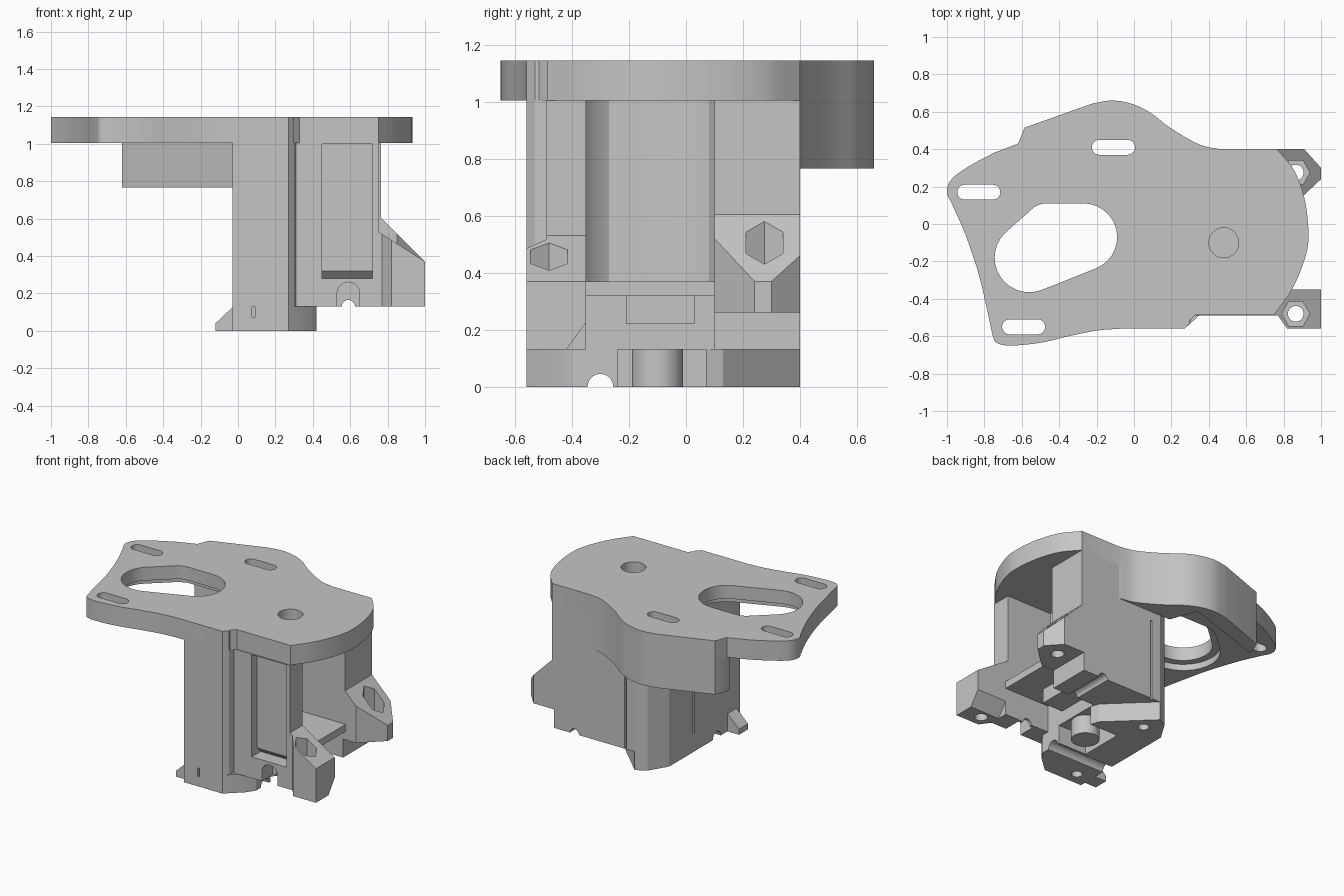
import bpy, bmesh, math
from mathutils import Vector
from mathutils.geometry import convex_hull_2d

cube = bpy.data.objects.get("Cube")
if cube:
    bpy.data.objects.remove(cube)

grey = bpy.data.materials.new("matte_grey")
grey.use_nodes = True
tone = (0.56, 0.56, 0.56, 1)
grey.diffuse_color = tone
grey.node_tree.nodes["Principled BSDF"].inputs["Base Color"].default_value = tone


def prism(name, points, low, high, axis="z"):
    """Extrude a flat outline along z, or along y for an xz profile, or x for a yz one."""
    bm = bmesh.new()
    face = bm.faces.new([bm.verts.new((u, v, low)) for u, v in points])
    grown = bmesh.ops.extrude_face_region(bm, geom=[face])["geom"]
    tops = [g for g in grown if isinstance(g, bmesh.types.BMVert)]
    bmesh.ops.translate(bm, verts=tops, vec=(0, 0, high - low))
    for vert in bm.verts:
        u, v, w = vert.co
        if axis == "y":
            vert.co = (u, w, v)
        elif axis == "x":
            vert.co = (w, u, v)
    bmesh.ops.recalc_face_normals(bm, faces=bm.faces)
    mesh = bpy.data.meshes.new(name)
    bm.to_mesh(mesh)
    bm.free()
    mesh.materials.append(grey)
    obj = bpy.data.objects.new(name, mesh)
    bpy.context.collection.objects.link(obj)
    return obj


def circle(u, v, radius, sides=32):
    step = math.tau / sides
    return [(u + radius * math.cos(i * step), v + radius * math.sin(i * step)) for i in range(sides)]


def rect(u0, u1, v0, v1):
    return [(u0, v0), (u1, v0), (u1, v1), (u0, v1)]


def hull(*discs):
    """Rounded outline wrapped around several discs."""
    points = [p for disc in discs for p in circle(*disc)]
    return [points[i] for i in convex_hull_2d(points)]


def curve(points, steps=6):
    """Smooth line through the points, ends included."""
    pts = [Vector(p) for p in points]
    pts = [2 * pts[0] - pts[1]] + pts + [2 * pts[-1] - pts[-2]]
    out = []
    for a, b, c, d in zip(pts, pts[1:], pts[2:], pts[3:]):
        for i in range(steps):
            t = i / steps
            p = 2 * b + (c - a) * t + (2 * a - 5 * b + 4 * c - d) * t * t + (3 * b - a - 3 * c + d) * t ** 3
            out.append(tuple(p / 2))
    return out + [tuple(pts[-2])]


def cut(obj, *cutters):
    for cutter in cutters:
        cutter.hide_render = True
        mod = obj.modifiers.new("cut", "BOOLEAN")
        mod.operation = "DIFFERENCE"
        mod.solver = "EXACT"
        mod.object = cutter
    graph = bpy.context.evaluated_depsgraph_get()
    mesh = bpy.data.meshes.new_from_object(obj.evaluated_get(graph))
    obj.modifiers.clear()
    obj.data = mesh
    for cutter in cutters:
        bpy.data.objects.remove(cutter)


# Outline of the motor plate, split where it has corners
front_edge = curve([(-.755, -.6), (-.735, -.635), (-.66, -.65), (-.5, -.635), (-.35, -.6), (-.2, -.57), (-.08, -.56)])
step_edge = [(.27, -.56), (.3, -.53), (.3, -.515), (.33, -.485)]
side_edge = curve([(.75, -.485), (.85, -.34), (.915, -.18), (.933, -.06), (.915, .12), (.86, .28), (.765, .4)])
bulge_edge = curve([(.46, .4), (.35, .425), (.2, .51), (.08, .6), (-.02, .645), (-.12, .66), (-.22, .645)])
bulge_edge += [(-.585, .515), (-.62, .43)]
tip_edge = curve([(-.75, .38), (-.88, .31), (-.975, .24), (-1, .17), (-.97, .1), (-.9, -.06), (-.83, -.27), (-.785, -.46)])
plate = prism("motor_plate", front_edge + step_edge + side_edge + bulge_edge + tip_edge, 1.005, 1.144)


# Motor opening with its recess, adjustment slots and shaft hole
def motor_opening(extra):
    return hull((-.56, -.18, .185 + extra), (-.27, -.07, .18 + extra), (-.47, 0, .11 + extra))


slots = [prism("slot", hull((x - .075, y, .04), (x + .075, y, .04)), .9, 1.3)
         for x, y in ((-.11, .41), (-.83, .17), (-.59, -.55))]
cut(plate, prism("opening", motor_opening(0), .9, 1.3), prism("recess", motor_opening(.05), .9, 1.05),
    prism("shaft_hole", circle(.48, -.1, .08), .9, 1.3), *slots)

# Skirt under the rear bulge, with a slanted motor side
prism("rear_skirt", bulge_edge + [(-.62, .4), (-.03, .595), (.04, .4)], .765, 1.005)

# Housing levels share the outer walls and differ in the pocket open to the side
left_wall = [(.12, .4), (.05, .36), (-.03, .23), (-.03, -.56), (.27, -.56), (.3, -.53)]


def level(name, front_x, back_x, pocket, low, high):
    outline = left_wall + [(.31, -.49), (front_x, -.49)] + pocket + [(back_x, .4)]
    return prism(name, outline, low, high)


gear_pocket = [(.75, -.35), (.4, -.35), (.36, -.32), (.33, -.27), (.33, -.07)]
gear_pocket += [(.35, .03), (.38, .08), (.42, .1), (.765, .1)]
housing = level("gear_housing", .75, .765, gear_pocket, .37, 1.005)
floor = level("housing_floor", .77, .765, [(.77, .1), (.765, .1)], .32, .37)
lower = level("lower_housing", .77, .75, [(.77, -.35), (.42, -.35), (.42, .1), (.75, .1)], .13, .32)
base_outline = left_wall[:5] + [(.38, -.46), (.42, -.4), (.42, -.24), (.2, -.24), (.2, .07), (.42, .07), (.4, .13)]
base = prism("base", base_outline, 0, .13)


# Front recess, deeper at its foot, and cable slits
def recess():
    return prism("recess", [(-.6, .28), (-.39, .28), (-.43, .32), (-.43, 1), (-.6, 1)], .45, .72, "x")


def slits():
    return [prism("slit", rect(-.05, -.01, -.05, -.035), .1, .85),
            prism("slit", rect(.185, .2, .38, .42), .1, .7)]


cut(housing, recess(), *slits())
cut(floor, recess(), *slits())

# Arched cavity at the front foot, screw arch front to back, filament groove sideways
arch = hull((.59, .13, .035), (.59, .1, .035))
counter = hull((.59, .2, .06), (.59, .1, .06))
cavity = hull((.49, .19, .1), (.68, .19, .1), (.49, .1, .1), (.68, .1, .1))
cut(lower, prism("cavity", cavity, -.6, -.42, "y"), recess(),
    prism("arch", arch, -.7, .7, "y"), prism("counter", counter, -.7, -.37, "y"), *slits())
cut(base, prism("groove", circle(-.3, 0, .045), -.3, .6, "x"),
    prism("front_slot", rect(.075, .09, .07, .14), -.6, -.53, "y"),
    *[prism("screw_hole", circle(x, y, .035), -.1, .1) for x, y in ((.08, -.47), (.14, .26))])

# Hinge parts under the floor
prism("hinge_barrel", circle(.32, -.1, .09), 0, .24)
prism("hinge_block", rect(.3, .58, -.21, .03), .22, .32)

# Small locating wedge on the left wall
prism("locating_wedge", [(-.03, 0), (-.12, 0), (-.12, .04), (-.03, .125)], -.52, -.42, "y")


# Mounting ears with sloped tops and captive nuts
def ear(name, outline, low, high, drop, y):
    obj = prism(name, outline, low, high)
    end = .37
    slope = [(1.1, end - .1 * drop), (1.1, 1.2), (.6, 1.2), (.6, end + .4 * drop)]
    cut(obj, prism("slope", slope, -.8, .8, "y"),
        prism("nut", circle(.865, y, .075, 6), .34, 1),
        prism("bolt", circle(.865, y, .042), -.1, 1))
    return obj


front_ear = ear("front_ear", [(.75, -.49), (.77, -.49), (.82, -.56), (1, -.56), (1, -.35), (.75, -.35)],
                .13, .53, .64, -.48)
rear_ear = ear("rear_ear", [(.75, .1), (.85, .1), (1, .24), (1, .3), (.91, .4), (.75, .4)],
               .26, .61, 1, .275)

# Chamfer below the inner side of the front ear
cut(front_ear, prism("chamfer", [(-.46, .1), (-.42, .13), (-.34, .24), (-.34, .1)], .7, 1.1, "x"))

# Smooth curved walls while keeping edges sharp
bpy.ops.object.select_all(action="DESELECT")
for obj in bpy.context.collection.objects:
    if obj.type == "MESH" and grey.name in obj.data.materials:
        obj.select_set(True)
        bpy.context.view_layer.objects.active = obj
bpy.ops.object.shade_smooth_by_angle(angle=math.radians(25))
